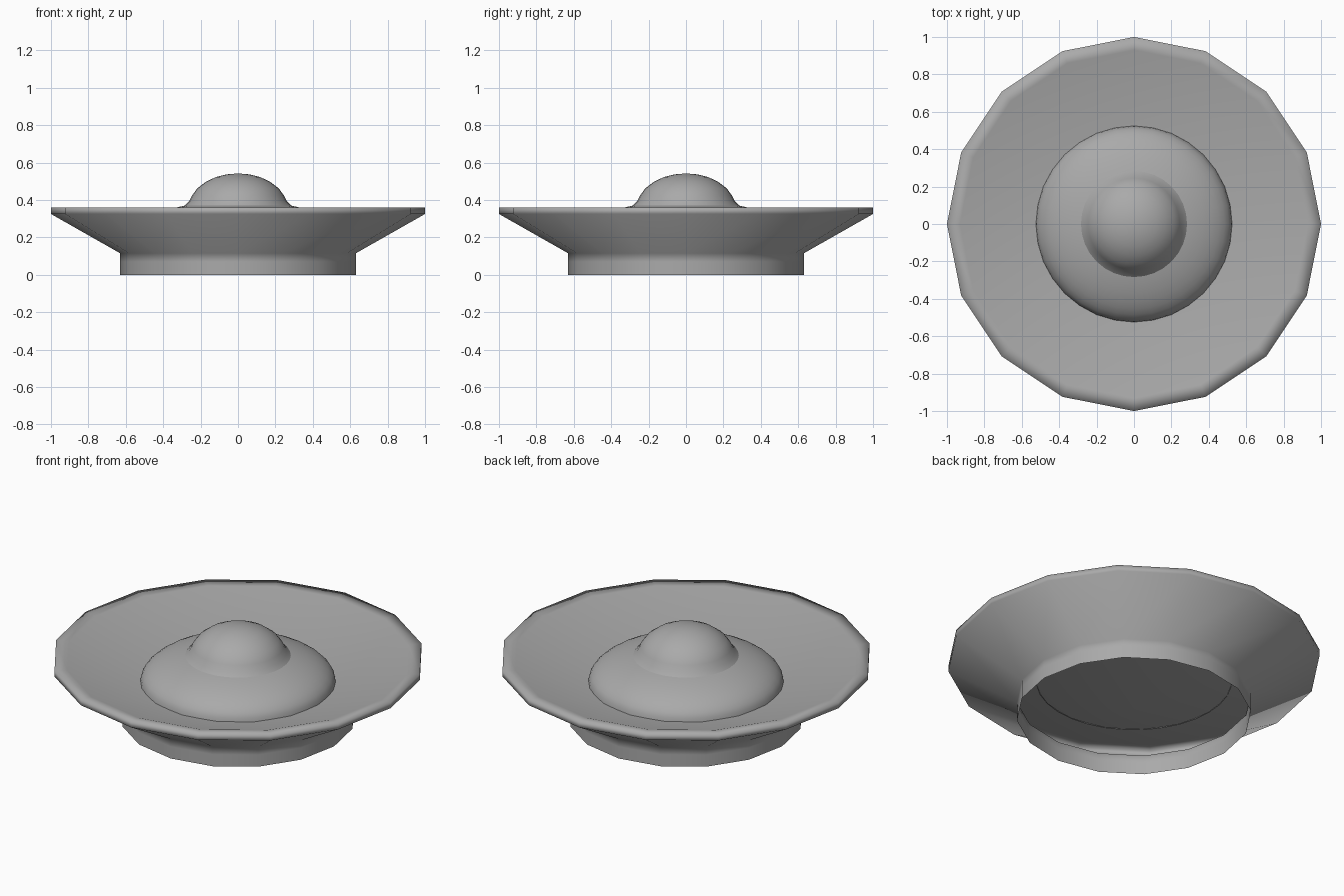
import bpy
import bmesh
from math import sin, cos, pi

default_cube = bpy.data.objects.get("Cube")
if default_cube:
    bpy.data.objects.remove(default_cube, do_unlink=True)

grey = bpy.data.materials.new("plain_grey")
grey.use_nodes = True
colour = (0.4, 0.4, 0.4, 1)
grey.diffuse_color = colour
grey.node_tree.nodes["Principled BSDF"].inputs["Base Color"].default_value = colour


def lathe(name, profile, sides):
    """Turn a radius/height profile around z; radius 0 becomes a pole."""
    bm = bmesh.new()
    verts = [bm.verts.new((r, 0, z)) for r, z in profile]
    edges = [bm.edges.new(pair) for pair in zip(verts, verts[1:])]
    bmesh.ops.spin(bm, geom=verts + edges, cent=(0, 0, 0), axis=(0, 0, 1),
                   angle=2 * pi, steps=sides, use_merge=True)
    bmesh.ops.remove_doubles(bm, verts=bm.verts, dist=0.0005)
    bmesh.ops.recalc_face_normals(bm, faces=bm.faces)
    # Make the upper skin face upwards
    top = max(bm.faces, key=lambda f: f.calc_center_median().z)
    if top.normal.z < 0:
        bmesh.ops.reverse_faces(bm, faces=bm.faces)
    mesh = bpy.data.meshes.new(name)
    bm.to_mesh(mesh)
    bm.free()
    mesh.materials.append(grey)
    mesh.shade_smooth()
    obj = bpy.data.objects.new(name, mesh)
    bpy.context.collection.objects.link(obj)
    return obj


def arc(radius, height, base, steps):
    """Quarter-ellipse profile from the widest point up to the pole."""
    angles = [pi / 2 * i / steps for i in range(steps + 1)]
    return [(radius * cos(a), base + height * sin(a)) for a in angles]


# Sixteen-sided dish: open foot, flared wall, rim and a conical bowl
lathe("dish", [(0.63, 0), (0.63, 0.07), (0.63, 0.115), (1, 0.325), (1, 0.36),
               (0.93, 0.355), (0, 0.04)], 16)

# Broad low dome sitting in the bowl
lathe("lower_dome", arc(0.525, 0.184, 0.216, 12), 32)

# Small cap with a sloping foot
lathe("upper_dome", [(0.286, 0.368), (0.262, 0.392), (0.245, 0.425),
                     (0.218, 0.462), (0.17, 0.498), (0.12, 0.522),
                     (0.06, 0.537), (0, 0.542)], 32)
